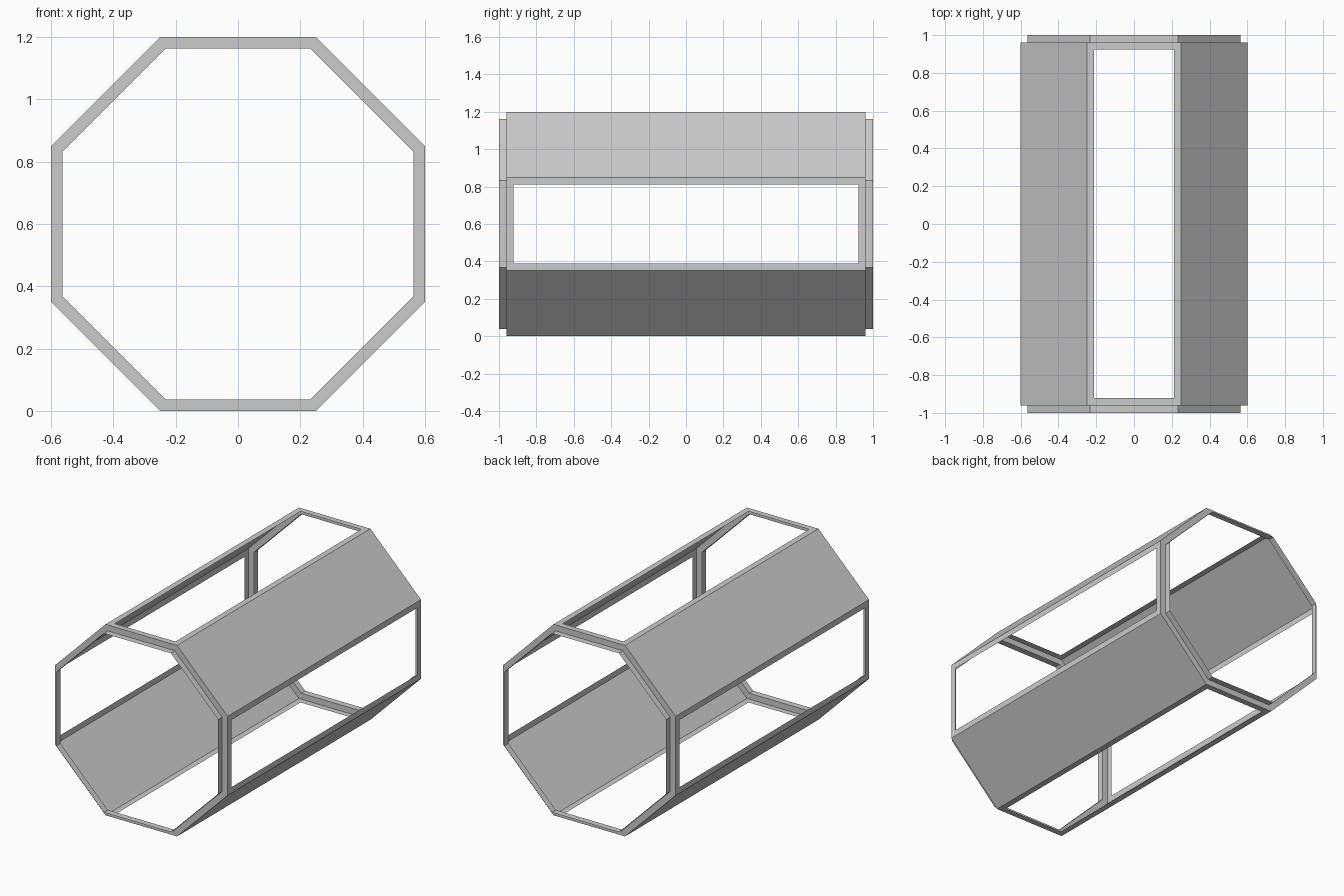
import bpy, bmesh, math

if "Cube" in bpy.data.objects:
    bpy.data.objects.remove(bpy.data.objects["Cube"])

R, R_IN = 0.6, 0.5625      # octagon apothems: body and end collar
Y_BODY, Y_END = 0.96, 1.0
RIM = 0.0375               # width of the frame round each opening
ZC = 0.6


def octagon(apothem, y):
    r = apothem / math.cos(math.pi / 8)
    return [(r * math.cos(math.pi / 8 + i * math.pi / 4), y,
             ZC + r * math.sin(math.pi / 8 + i * math.pi / 4)) for i in range(8)]


def make(name, faces):
    bm = bmesh.new()
    for f in faces:
        bm.faces.new([bm.verts.new(p) for p in f])
    bmesh.ops.remove_doubles(bm, verts=bm.verts, dist=1e-5)
    me = bpy.data.meshes.new(name)
    bm.to_mesh(me)
    bm.free()
    ob = bpy.data.objects.new(name, me)
    bpy.context.collection.objects.link(ob)
    return ob


def bridge(a, b):
    n = len(a)
    return [[a[i], a[(i + 1) % n], b[(i + 1) % n], b[i]] for i in range(n)]


front, back = octagon(R, -Y_BODY), octagon(R, Y_BODY)
names = ["upper_right", "top", "upper_left", "left",
         "lower_left", "bottom", "lower_right", "right"]

for i, name in enumerate(names):
    j = (i + 1) % 8
    quad = [front[i], back[i], back[j], front[j]]
    if i % 2 == 0:
        # solid diagonal panel
        make(name + "_panel", [quad])
    else:
        # open side with a thin flat frame
        mid = [(front[i][k] + front[j][k]) / 2 for k in range(3)]
        side = math.dist(front[i], front[j]) / 2
        s = (side - RIM) / side
        inner = [(mid[0] + (p[0] - mid[0]) * s,
                  math.copysign(Y_BODY - RIM, p[1]),
                  mid[2] + (p[2] - mid[2]) * s) for p in quad]
        make(name + "_frame", bridge(quad, inner))

# stepped collar at each end: flat ring, then a short thin sleeve
for sign, name in ((-1, "front_collar"), (1, "back_collar")):
    rings = [octagon(R, sign * Y_BODY), octagon(R_IN, sign * Y_BODY),
             octagon(R_IN, sign * Y_END)]
    if sign > 0:
        rings = [r[::-1] for r in rings]
    make(name, bridge(rings[0], rings[1]) + bridge(rings[1], rings[2]))
